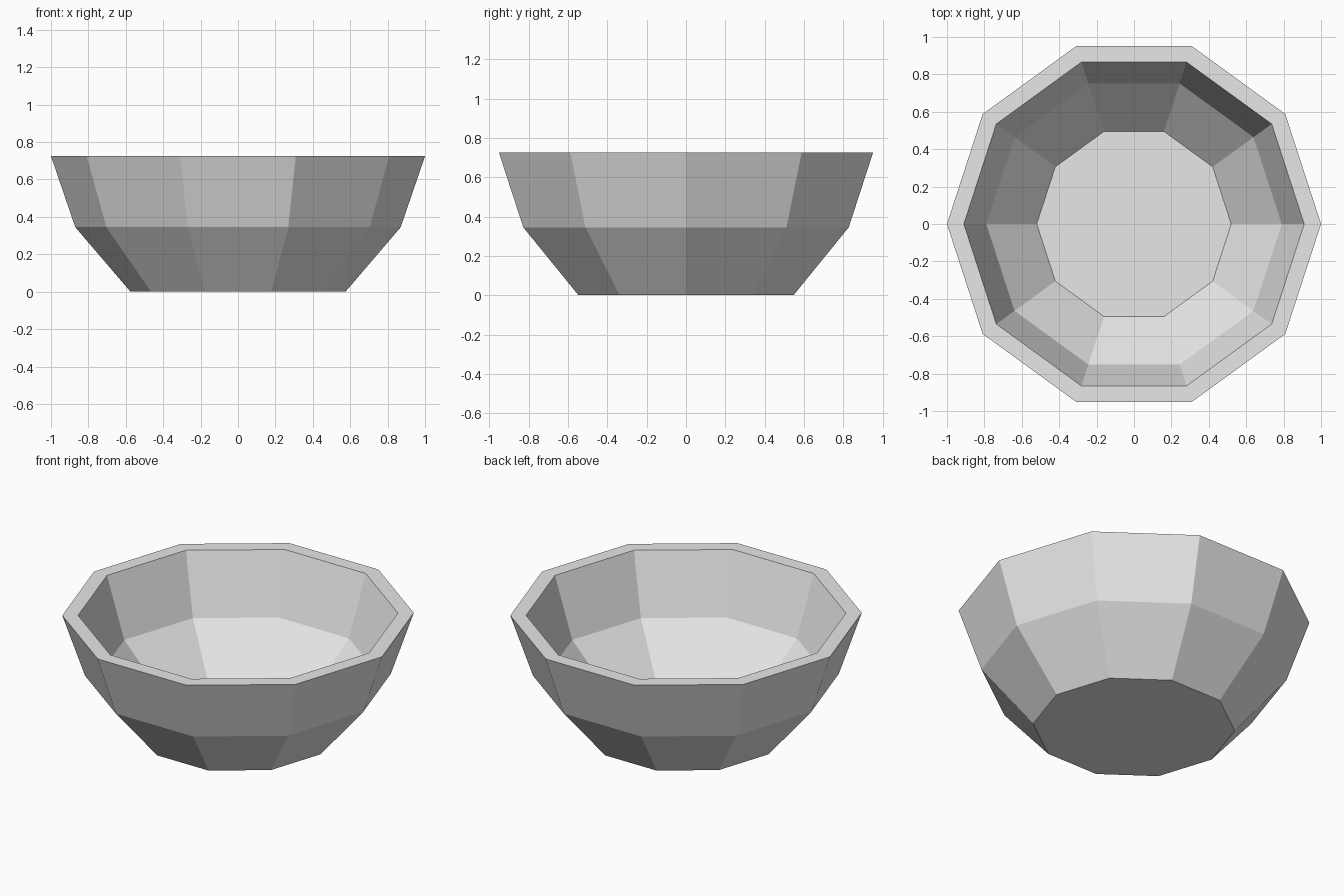
import bpy
import bmesh
from math import cos, sin, tau

SIDES = 10

# Remove the default cube
cube = bpy.data.objects.get("Cube")
if cube:
    bpy.data.objects.remove(cube, do_unlink=True)

# Single plain grey
grey = bpy.data.materials.new("light_grey")
grey.use_nodes = True
colour = (0.8, 0.8, 0.8, 1.0)
grey.diffuse_color = colour
grey.node_tree.nodes["Principled BSDF"].inputs["Base Color"].default_value = colour

# Wall section as (radius, height): outside from foot to rim, then inside to floor
profile = [
    (0.575, 0.0),
    (0.87, 0.345),
    (1.0, 0.725),
    (0.91, 0.725),
    (0.79, 0.352),
    (0.52, 0.07),
]


def lathe(name, section, sides, material):
    """Turn a section into a faceted solid with flat end caps."""
    bm = bmesh.new()
    rings = [
        [bm.verts.new((r * cos(tau * i / sides), r * sin(tau * i / sides), z))
         for i in range(sides)]
        for r, z in section
    ]
    for low, high in zip(rings, rings[1:]):
        for i in range(sides):
            j = (i + 1) % sides
            bm.faces.new((low[i], low[j], high[j], high[i]))
    bm.faces.new(reversed(rings[0]))
    bm.faces.new(rings[-1])
    bmesh.ops.recalc_face_normals(bm, faces=bm.faces)
    mesh = bpy.data.meshes.new(name)
    bm.to_mesh(mesh)
    bm.free()
    mesh.materials.append(material)
    obj = bpy.data.objects.new(name, mesh)
    bpy.context.collection.objects.link(obj)
    return obj


# Bowl with flat foot, thick rim and recessed floor
lathe("bowl", profile, SIDES, grey)
